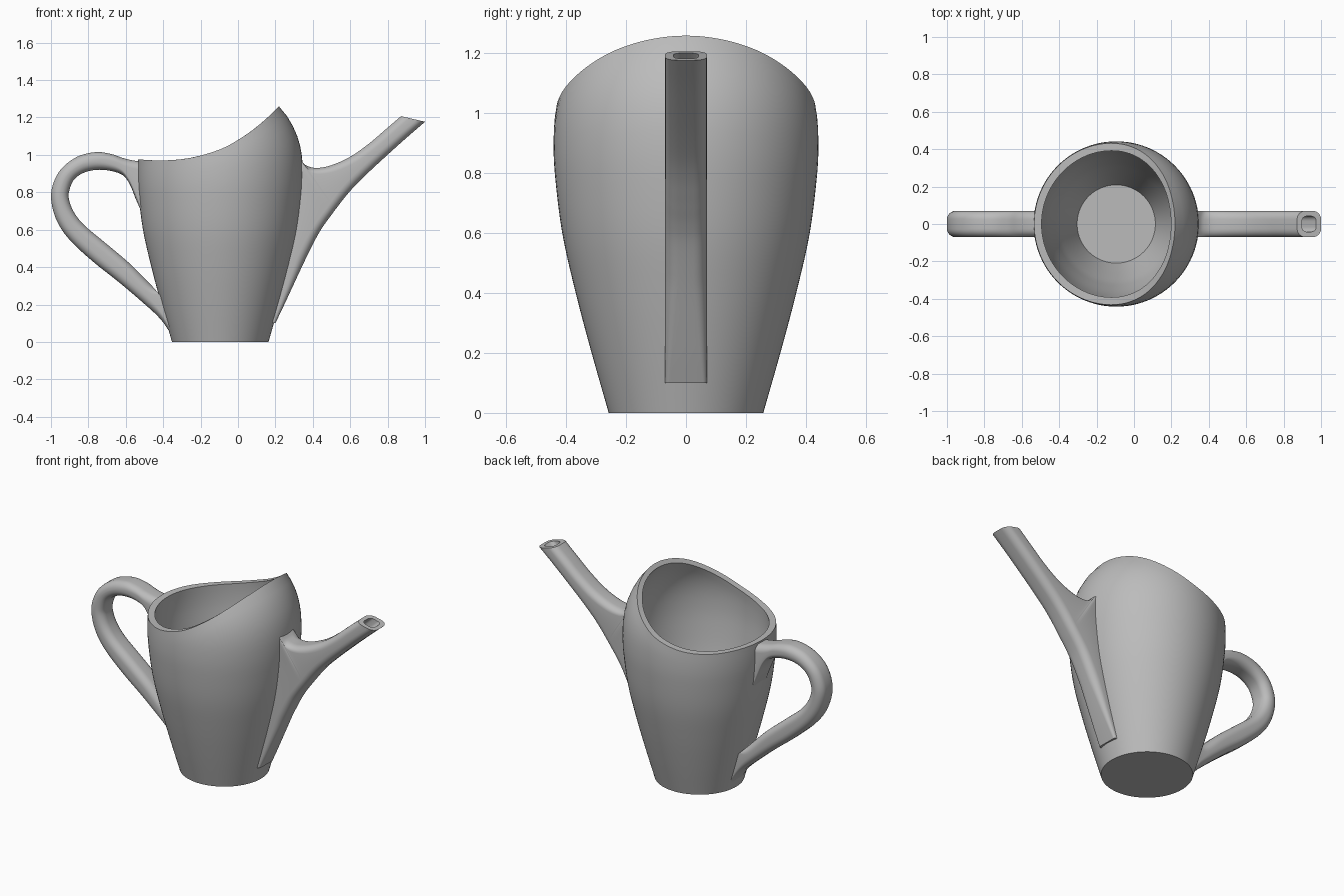
import bpy, bmesh
from math import sin, cos, pi
from mathutils import Vector

if "Cube" in bpy.data.objects:
    bpy.data.objects.remove(bpy.data.objects["Cube"])

grey = bpy.data.materials.new("plain grey")
grey.use_nodes = True
grey.diffuse_color = (0.5, 0.5, 0.5, 1)
grey.node_tree.nodes["Principled BSDF"].inputs["Base Color"].default_value = (0.5, 0.5, 0.5, 1)

CX = -0.095      # axis of the pot
WALL = 0.04
HALF = 0.07      # half width of handle and spout
SEGS = 96


def curve(knots, x):
    """Smooth curve through (x, y) knots."""
    n = len(knots)
    x = min(max(x, knots[0][0]), knots[-1][0])
    i = max(k for k in range(n - 1) if knots[k][0] <= x)

    def slope(k):
        a, b = knots[max(k - 1, 0)], knots[min(k + 1, n - 1)]
        return (b[1] - a[1]) / (b[0] - a[0])
    (x0, y0), (x1, y1) = knots[i], knots[i + 1]
    h = x1 - x0
    t = (x - x0) / h
    return (y0 * (1 + 2 * t) * (1 - t) ** 2 + slope(i) * h * t * (1 - t) ** 2
            + y1 * t * t * (3 - 2 * t) + slope(i + 1) * h * t * t * (t - 1))


PROFILE = [(0, .258), (.2, .315), (.4, .368), (.6, .413), (.8, .438), (.9, .442),
           (1, .436), (1.1, .412), (1.2, .362), (1.27, .305)]
RIM = [(-.54, .976), (-.4, .97), (-.25, .985), (-.095, 1.03), (0, 1.08),
       (.1, 1.15), (.22, 1.26), (.36, 1.42)]


def outer(z):
    return curve(PROFILE, z)


def inner(z):
    return outer(z) - WALL - 0.027 * max(0, 1 - z / 0.35)


def rim_height(radius, a):
    """Height where the wall meets the swooping rim."""
    lo, hi = 0.9, 1.3
    for _ in range(25):
        mid = (lo + hi) / 2
        if curve(RIM, CX + radius(mid) * cos(a)) > mid:
            lo = mid
        else:
            hi = mid
    return lo


def loft(name, rings):
    """Skin closed rings, cap both ends and smooth."""
    bm = bmesh.new()
    loops = [[bm.verts.new(p) for p in ring] for ring in rings]
    n = len(loops[0])
    for a, b in zip(loops, loops[1:]):
        for i in range(n):
            j = (i + 1) % n
            bm.faces.new((a[i], a[j], b[j], b[i]))
    bm.faces.new(loops[0][::-1])
    bm.faces.new(loops[-1])
    bmesh.ops.recalc_face_normals(bm, faces=bm.faces[:])
    mesh = bpy.data.meshes.new(name)
    bm.to_mesh(mesh)
    bm.free()
    mesh.materials.append(grey)
    ob = bpy.data.objects.new(name, mesh)
    bpy.context.collection.objects.link(ob)
    bpy.ops.object.select_all(action='DESELECT')
    ob.select_set(True)
    bpy.context.view_layer.objects.active = ob
    bpy.ops.object.shade_smooth_by_angle(angle=0.7)
    return ob


# Pot: outside wall up to the rim, then inside wall down to the floor
angles = [2 * pi * i / SEGS for i in range(SEGS)]
ROWS = 24


def wall_ring(radius, tops, base, t):
    ring = []
    for a, top in zip(angles, tops):
        z = base + (top - base) * t
        ring.append((CX + radius(z) * cos(a), radius(z) * sin(a), z))
    return ring


tops_out = [rim_height(outer, a) for a in angles]
tops_in = [rim_height(inner, a) for a in angles]
rings = [wall_ring(outer, tops_out, 0, k / ROWS) for k in range(ROWS + 1)]
rings += [wall_ring(inner, tops_in, 0.05, 1 - k / ROWS) for k in range(ROWS + 1)]
loft("pot", rings)


def section(s, arc=6):
    """Rounded rectangle between two points of the side outline."""
    a, b = Vector((s[0], 0, s[1])), Vector((s[2], 0, s[3]))
    length = (b - a).length
    u = (b - a) / length
    r_a, r_b = min(s[4], length * .48), min(s[5], length * .48)
    pts = []
    for r, su, sy, start in ((r_a, -1, -1, pi), (r_b, 1, -1, 1.5 * pi),
                             (r_b, 1, 1, 0), (r_a, -1, 1, .5 * pi)):
        cu = r if su < 0 else length - r
        cy = sy * (HALF - r)
        for k in range(arc + 1):
            t = start + pi / 2 * k / arc
            pts.append(a + u * (cu + r * cos(t)) + Vector((0, cy + r * sin(t), 0)))
    return pts


def sweep(stations, steps=5):
    """Sections along a smooth path through the stations."""
    cols = [list(enumerate(c)) for c in zip(*stations)]
    count = (len(stations) - 1) * steps
    return [section([curve(c, k / steps) for c in cols]) for k in range(count + 1)]


R = 0.045   # edge rounding
Q = 0.004   # nearly square edge buried in the wall

# Handle: pairs of outer and inner outline points
handle = [(-.505, .962, -.5, .66, R, Q), (-.57, .972, -.545, .76, R, R),
          (-.62, .985, -.58, .845, R, R), (-.68, 1.005, -.625, .897, R, R),
          (-.76, 1.015, -.72, .92, R, R), (-.86, .99, -.81, .91, R, R),
          (-.945, .925, -.875, .87, R, R), (-.99, .84, -.903, .805, R, R),
          (-.998, .75, -.902, .755, R, R), (-.965, .64, -.875, .69, R, R),
          (-.895, .54, -.82, .622, R, R), (-.77, .425, -.71, .53, R, R),
          (-.64, .322, -.58, .42, R, R), (-.5, .203, -.47, .31, R, R),
          (-.42, .128, -.425, .26, R, Q), (-.37, .06, -.41, .25, R, Q),
          (-.34, .002, -.4, .24, R, Q)]
loft("handle", sweep(handle))


# Spout: the web starts on the wall, then turns into the straight neck
def on_wall(z, x2, z2):
    return (CX + outer(z) - 0.022, z, x2, z2, Q, R)


spout = [on_wall(.1, .2, .1), on_wall(.19, .243, .19), on_wall(.28, .285, .28),
         on_wall(.45, .355, .43), on_wall(.65, .42, .56), on_wall(.82, .46, .625),
         on_wall(.97, .5, .68),
         (.365, .943, .53, .72, R, R), (.42, .93, .575, .778, R, R),
         (.5, .945, .63, .84, R, R), (.6, .99, .71, .918, R, R),
         (.7, 1.06, .81, 1.01, R, R), (.79, 1.137, .905, 1.095, R, R),
         (.872, 1.207, 1.0, 1.177, R, R)]
rings = sweep(spout)

# Opening in the spout tip
tip = rings[-1]
centre = sum(tip, Vector()) / len(tip)
hole = [centre + (p - centre) * 0.6 for p in tip]
depth = Vector((-.15, 0, -.135))
rings += [hole, [p + depth for p in hole]]
loft("spout", rings)
